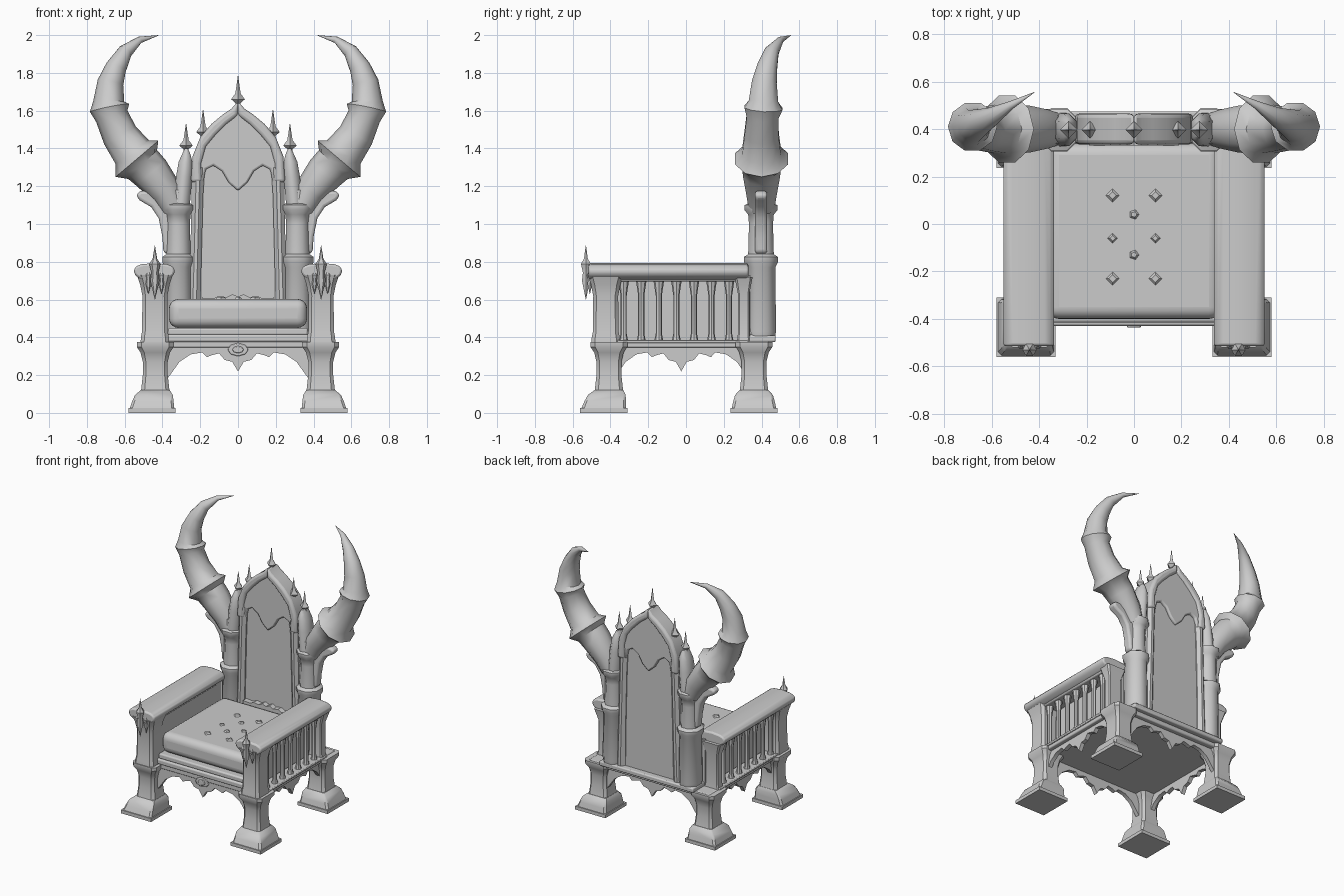
import bpy, bmesh, math
from mathutils import Vector

cube = bpy.data.objects.get("Cube")
if cube:
    bpy.data.objects.remove(cube)

stone = bpy.data.materials.new("pale_grey_stone")
stone.use_nodes = True
COLOUR = (0.6, 0.6, 0.6, 1)
stone.diffuse_color = COLOUR
stone.node_tree.nodes["Principled BSDF"].inputs["Base Color"].default_value = COLOUR


def finish(name, bm, mirror=False, bevel=0, segments=2, angle=35):
    bmesh.ops.recalc_face_normals(bm, faces=bm.faces)
    mesh = bpy.data.meshes.new(name)
    bm.to_mesh(mesh)
    bm.free()
    mesh.materials.append(stone)
    ob = bpy.data.objects.new(name, mesh)
    bpy.context.collection.objects.link(ob)
    bpy.ops.object.select_all(action="DESELECT")
    ob.select_set(True)
    bpy.context.view_layer.objects.active = ob
    bpy.ops.object.shade_smooth_by_angle(angle=math.radians(angle))
    if bevel:
        mod = ob.modifiers.new("Bevel", "BEVEL")
        mod.width, mod.segments, mod.limit_method = bevel, segments, "ANGLE"
    if mirror:
        ob.modifiers.new("Mirror", "MIRROR")
    return ob


def loft(bm, rings):
    """Skin a list of closed rings and cap both ends."""
    loops = [[bm.verts.new(p) for p in ring] for ring in rings]
    n = len(loops[0])
    for a, b in zip(loops, loops[1:]):
        for i in range(n):
            bm.faces.new((a[i], a[(i + 1) % n], b[(i + 1) % n], b[i]))
    bm.faces.new(loops[0][::-1])
    bm.faces.new(loops[-1])


def box(name, x, y, z, **kw):
    bm = bmesh.new()
    loft(bm, [[(x[0], y[0], h), (x[1], y[0], h), (x[1], y[1], h), (x[0], y[1], h)] for h in z])
    return finish(name, bm, **kw)


def chamfered(cx, cy, z, rx, ry, cut=0.25):
    c = cut * min(rx, ry)
    corner = [(rx, ry - c), (rx - c, ry)]
    pts = corner + [(-x, y) for x, y in corner[::-1]]
    pts += [(-x, -y) for x, y in pts]
    return [(cx + x, cy + y, z) for x, y in pts]


def post(name, cx, cy, profile, depth=1.0, cut=0.25, **kw):
    """Chamfered post from (half width, height) pairs."""
    bm = bmesh.new()
    loft(bm, [chamfered(cx, cy, z, r, r * depth, cut) for r, z in profile])
    return finish(name, bm, mirror=True, **kw)


def turned(bm, cx, cy, profile, sides=8):
    loft(bm, [[(cx + r * math.cos(math.tau * i / sides), cy + r * math.sin(math.tau * i / sides), z)
               for i in range(sides)] for r, z in profile])


def plate(name, outline, axis, lo, hi, **kw):
    """Extrude a flat outline along x or y."""
    bm = bmesh.new()
    put = (lambda u, v, d: (u, d, v)) if axis == "y" else (lambda u, v, d: (d, u, v))
    loft(bm, [[put(u, v, d) for u, v in outline] for d in (lo, hi)])
    return finish(name, bm, **kw)


def symmetric(half):
    """Outline from a half that starts and ends on the centre line."""
    return half + [(-u, v) for u, v in half[::-1] if u > 0]


# Legs: square foot plate, sloping plinth, waisted shaft, flared capital
LEG = [(0.082, 0.09), (0.075, 0.12), (0.066, 0.2), (0.066, 0.27), (0.078, 0.32), (0.098, 0.35), (0.098, 0.375)]
for label, foot_y, shaft_y in (("front", -0.435, -0.408), ("back", 0.36, 0.36)):
    post(label + "_leg", 0.438, shaft_y, LEG)
    box(label + "_foot_plate", (0.33, 0.58), (foot_y - 0.125, foot_y + 0.125), (0, 0.025), mirror=True)
    bm = bmesh.new()
    loft(bm, [chamfered(0.455 - shift, foot_y + shift * (shaft_y - foot_y) / 0.017, z, r, r, 0.12)
              for r, z, shift in ((0.118, 0.025, 0), (0.11, 0.06, 0.004), (0.1, 0.095, 0.01), (0.077, 0.12, 0.017))])
    finish(label + "_plinth", bm, mirror=True)

# Seat platform with stepped mouldings
box("seat_base", (-0.5, 0.5), (-0.425, 0.44), (0.345, 0.38), bevel=0.008)
box("seat_step", (-0.38, 0.38), (-0.43, 0.4), (0.375, 0.415), bevel=0.01)
box("seat_top", (-0.37, 0.37), (-0.415, 0.4), (0.41, 0.45), bevel=0.01)
box("back_ledge", (-0.39, 0.39), (0.3, 0.475), (0.375, 0.41), bevel=0.008)

# Cushion with small faceted buttons
box("cushion", (-0.365, 0.365), (-0.4, 0.34), (0.45, 0.603), bevel=0.05, segments=5)
bm = bmesh.new()
for x, y, r in ((0.09, 0.12, 0.032), (0.09, -0.06, 0.024), (0.09, -0.23, 0.032)):
    for s in (-1, 1):
        turned(bm, s * x, y, [(r, 0.6), (r * 0.5, 0.613)], 4)
for y in (0.04, -0.13):
    turned(bm, 0, y, [(0.024, 0.6), (0.012, 0.613)], 5)
finish("cushion_buttons", bm)

# Scalloped skirts hung between the legs
SKIRT = [(0, 0.365), (0.39, 0.365), (0.39, 0.16), (0.36, 0.2), (0.31, 0.27), (0.25, 0.31), (0.19, 0.32),
         (0.165, 0.295), (0.14, 0.305), (0.1, 0.315), (0.07, 0.28), (0.03, 0.27), (0, 0.22)]
skirt = symmetric(SKIRT)
plate("front_skirt", skirt, "y", -0.42, -0.39)
plate("back_skirt", skirt, "y", 0.375, 0.405)
plate("side_skirt", [(u * 0.95 - 0.025, v) for u, v in skirt], "x", 0.44, 0.47, mirror=True)
for label, r, front in (("rim", 1.0, -0.43), ("gem", 0.55, -0.437)):
    plate("skirt_" + label, [(0.055 * r * math.cos(a), 0.335 + 0.035 * r * math.sin(a))
          for a in [math.tau * i / 8 for i in range(8)]], "y", front, -0.4, bevel=0.004)

# Arm posts, side panels, balusters and armrests
post("front_arm_post", 0.44, -0.425,
     [(0.076, 0.37), (0.074, 0.4), (0.068, 0.43), (0.066, 0.62), (0.078, 0.68), (0.095, 0.73)])
post("rear_arm_post", 0.445, 0.305, [(0.06, 0.37), (0.05, 0.42), (0.05, 0.63), (0.08, 0.72)], depth=0.6)
box("arm_panel", (0.375, 0.395), (-0.4, 0.34), (0.38, 0.73), mirror=True)
box("arm_lower_rail", (0.4, 0.51), (-0.4, 0.33), (0.37, 0.387), mirror=True, bevel=0.005)
box("arm_upper_rail", (0.37, 0.51), (-0.46, 0.33), (0.695, 0.73), mirror=True, bevel=0.01)
plate("armrest", [(0.375, 0.705), (0.34, 0.73), (0.334, 0.755), (0.345, 0.775), (0.375, 0.787), (0.443, 0.793),
      (0.511, 0.787), (0.541, 0.775), (0.552, 0.755), (0.546, 0.73), (0.511, 0.705)],
      "y", -0.515, 0.33, mirror=True, bevel=0.012, angle=50)
bm = bmesh.new()
for i in range(7):
    turned(bm, 0.47, -0.33 + i * 0.093,
           [(0.024, 0.38), (0.016, 0.42), (0.016, 0.62), (0.028, 0.7)])
finish("arm_balusters", bm, mirror=True)

# Spiked ornaments on the arm fronts
bm = bmesh.new()
for dx, lo, hi, r in ((0, 0.6, 0.885, 0.03), (-0.035, 0.63, 0.78, 0.018), (0.035, 0.63, 0.78, 0.018)):
    h = hi - lo
    turned(bm, 0.44 + dx, -0.53 + abs(dx) * 0.6,
           [(0.001, lo), (r * 0.8, lo + h * 0.35), (r * 0.6, lo + h * 0.5),
            (r, lo + h * 0.66), (r * 0.4, lo + h * 0.76), (0.001, hi)], 6)
finish("arm_spikes", bm, mirror=True)

# Backrest panel and slim frame columns
plate("back_panel", symmetric([(0, 0.4), (0.23, 0.4), (0.21, 0.9), (0.18, 1.34), (0, 1.4)]), "y", 0.37, 0.43)
plate("back_scallops", symmetric([(0, 0.57), (0.19, 0.57), (0.19, 0.61), (0.13, 0.605), (0.1, 0.62),
      (0.06, 0.612), (0.03, 0.628), (0, 0.615)]), "y", 0.33, 0.38)
bm = bmesh.new()
loft(bm, [chamfered(x, 0.398, z, r, 0.06, 0.7) for x, z, r in
          ((0.235, 0.4, 0.035), (0.225, 0.75, 0.03), (0.215, 1.15, 0.03), (0.21, 1.3, 0.035))])
finish("back_frame_column", bm, mirror=True)

# Pointed gable: raised rim around a cusped face
ARCH = [(0.25, 1.22), (0.24, 1.36), (0.2, 1.46), (0.14, 1.53), (0.08, 1.58), (0.035, 1.61), (0, 1.65)]
INNER = [(0, 1.575), (0.06, 1.53), (0.12, 1.47), (0.17, 1.41), (0.195, 1.32), (0.19, 1.22)]
rim = ARCH + INNER
bm = bmesh.new()
loft(bm, [[(u, d, v) for u, v in rim] for d in (0.335, 0.465)])
finish("gable_rim", bm, mirror=True, bevel=0.018, segments=3)
plate("gable_face", symmetric([(0, 1.6), (0.12, 1.5), (0.2, 1.4), (0.21, 1.23), (0.185, 1.22), (0.17, 1.29),
      (0.13, 1.31), (0.085, 1.28), (0.05, 1.22), (0, 1.175)]), "y", 0.35, 0.45, bevel=0.01)

# Main back columns in two tiers with capitals
post("back_column", 0.315, 0.397,
     [(0.07, 0.4), (0.075, 0.43), (0.072, 0.77), (0.086, 0.8), (0.086, 0.825), (0.064, 0.84),
      (0.06, 1.0), (0.064, 1.05), (0.083, 1.075), (0.083, 1.1), (0.06, 1.11), (0.055, 1.18)],
     depth=1.06, cut=0.6, angle=50)

# Pinnacles and finials along the top of the back
bm = bmesh.new()
loft(bm, [chamfered(x, 0.397, z, r, r + 0.025, 0.7) for x, z, r in
          ((0.3, 1.1, 0.045), (0.285, 1.25, 0.043), (0.278, 1.33, 0.036), (0.274, 1.37, 0.022), (0.274, 1.4, 0.008))])
finish("pinnacle", bm, mirror=True, angle=50)


def finial(bm, x, base, top):
    h = top - base
    turned(bm, x, 0.397, [(0.024, base), (0.012, base + h * 0.25), (0.036, base + h * 0.36),
                          (0.014, base + h * 0.52), (0.001, top)], 4)


bm = bmesh.new()
finial(bm, 0, 1.59, 1.785)
for x, base, top in ((0.185, 1.42, 1.605), (0.275, 1.35, 1.53)):
    finial(bm, x, base, top)
    finial(bm, -x, base, top)
finish("finials", bm)

# Outward curling brackets beside the back columns
plate("side_bracket", [(0.35, 0.83), (0.395, 0.85), (0.4, 0.93), (0.42, 1.03), (0.46, 1.09), (0.52, 1.125),
      (0.54, 1.15), (0.52, 1.175), (0.44, 1.175), (0.4, 1.14), (0.35, 1.08)],
      "y", 0.365, 0.43, mirror=True, bevel=0.018, segments=3)

# Horns: swept rings with two flared collars
PATH = [(0.335, 0.4, 1.08, 0.07), (0.38, 0.4, 1.17, 0.085), (0.46, 0.4, 1.27, 0.103), (0.505, 0.4, 1.315, 0.108),
        (0.535, 0.4, 1.345, 0.148), (0.56, 0.4, 1.38, 0.108), (0.625, 0.4, 1.47, 0.096),
        (0.668, 0.405, 1.57, 0.088), (0.68, 0.41, 1.615, 0.106), (0.684, 0.41, 1.65, 0.082),
        (0.675, 0.415, 1.75, 0.069), (0.645, 0.43, 1.83, 0.056), (0.595, 0.455, 1.915, 0.039),
        (0.52, 0.5, 1.975, 0.018), (0.42, 0.555, 1.999, 0.001)]
points = [Vector(p[:3]) for p in PATH]
rings = []
for i, p in enumerate(points):
    along = (points[min(i + 1, len(points) - 1)] - points[max(i - 1, 0)]).normalized()
    side = along.cross(Vector((0, 1, 0))).normalized()
    up = along.cross(side)
    r = PATH[i][3]
    rings.append([p + r * (math.cos(a) * side + math.sin(a) * up) for a in [math.tau * k / 10 for k in range(10)]])
bm = bmesh.new()
loft(bm, rings)
finish("horn", bm, mirror=True, angle=40)
